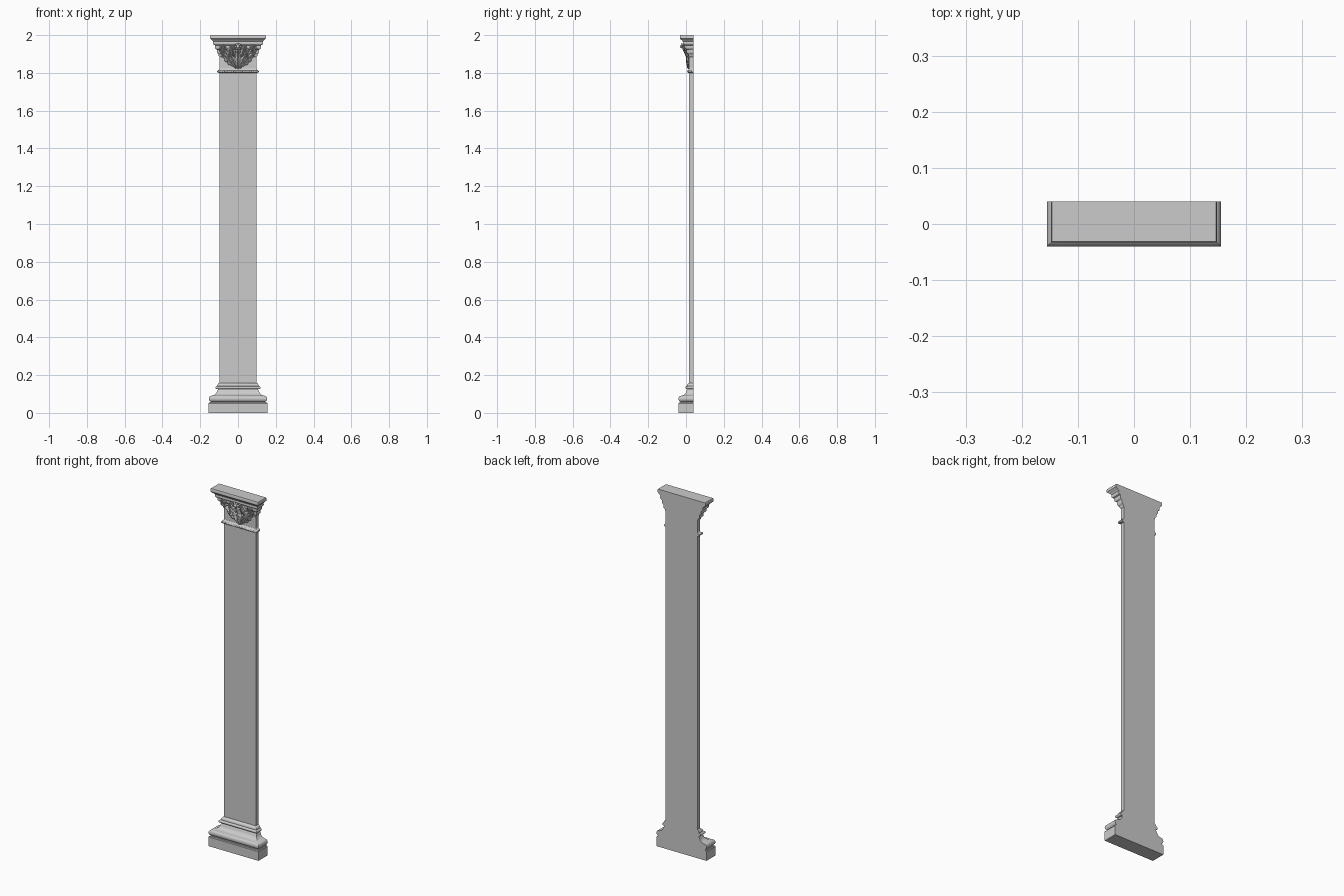
import bpy, bmesh, math
from mathutils import Matrix, Vector

if "Cube" in bpy.data.objects:
    bpy.data.objects.remove(bpy.data.objects["Cube"])

HX, YF, YB = 0.098, 0.017, 0.04   # shaft half width, front and back planes


def finish(name, bm):
    bmesh.ops.recalc_face_normals(bm, faces=bm.faces)
    me = bpy.data.meshes.new(name)
    bm.to_mesh(me)
    bm.free()
    ob = bpy.data.objects.new(name, me)
    bpy.context.collection.objects.link(ob)
    return ob


def arc(d, z, rd, rz, a0, a1, n=8):
    """Moulding curve as (offset, height) points."""
    return [(d + rd * math.cos(math.radians(a0 + (a1 - a0) * i / n)),
             z + rz * math.sin(math.radians(a0 + (a1 - a0) * i / n))) for i in range(n + 1)]


def sweep(name, profile):
    """Wrap a moulding profile round the front and both sides, flat at the back."""
    bm = bmesh.new()
    rings = []
    for d, z in profile:
        h = HX + d
        rings.append([bm.verts.new(p) for p in
                      ((-h, YB, z), (-h, YF - d, z), (h, YF - d, z), (h, YB, z))])
    for a, b in zip(rings, rings[1:]):
        for i in range(4):
            j = (i + 1) % 4
            bm.faces.new((a[i], a[j], b[j], b[i]))
    bm.faces.new(rings[0])
    bm.faces.new(rings[-1])
    return finish(name, bm)


def flare(z):
    return max(0, z - 1.885) * 0.42


def leaf(bm, x, z, angle, length, width, depth, curl):
    """Lobed, ridged leaf lying on the capital, pointing at angle from up."""
    n, m = 20, 8
    ca, sa = math.cos(math.radians(angle)), math.sin(math.radians(angle))
    rows = []
    for i in range(n + 1):
        s = i / n
        w = width * (0.12 + math.sin(math.pi * min(1, s * 0.97) ** 0.8)) * (1 + 0.22 * math.cos(s * 8 * math.pi))
        row = []
        for j in range(m + 1):
            t = 2 * j / m - 1
            u, v = t * w, s * length - abs(t) * width * 0.25
            px, pz = x + u * ca + v * sa, z - u * sa + v * ca
            dome = depth * (1 - t * t) * (0.4 + 0.6 * math.sin(math.pi * s))
            groove = 0.25 * depth * math.cos(t * 3 * math.pi)
            row.append(bm.verts.new((px, YF - 0.001 - flare(pz) - dome + groove * (1 - abs(t)) - curl * s ** 3, pz)))
        rows.append(row)
    for a, b in zip(rows, rows[1:]):
        for j in range(m):
            bm.faces.new((a[j], a[j + 1], b[j + 1], b[j]))


def ball(bm, loc, r, scale=(1, 1, 1)):
    mat = Matrix.Translation(loc) @ Matrix.Diagonal((*scale, 1))
    bmesh.ops.create_uvsphere(bm, u_segments=12, v_segments=8, radius=r, matrix=mat)


def row_points(d, z, nf, ns):
    """Evenly spaced spots along the front and both returns."""
    h, y = HX + d, YF - d
    pts = [Vector((-h + 2 * h * i / nf, y, z)) for i in range(nf + 1)]
    for s in (-1, 1):
        pts += [Vector((s * h, y + (YB - 0.006 - y) * i / ns, z)) for i in range(1, ns + 1)]
    return pts


# Shaft
sweep("shaft", [(0, 0.14), (0, 1.83)])

# Base: plinth, large torus, scotia, upper bead, fillet
sweep("plinth", [(0.057, 0), (0.057, 0.051), (0.054, 0.055)])
sweep("base_moulding",
      [(0.05, 0.054), (0.05, 0.058)] + arc(0.041, 0.075, 0.016, 0.017, -90, 60)
      + arc(0.049, 0.12, 0.036, 0.030, 265, 185)
      + [(0.009, 0.122), (0.009, 0.126)] + arc(0.012, 0.134, 0.009, 0.008, -90, 90)
      + [(0.012, 0.146), (0.010, 0.150), (0.005, 0.157), (0, 0.159)])

# Capital: neck ring, flared bell in steps, abacus
sweep("neck_ring", [(0, 1.799), (0.007, 1.801)] + arc(0.006, 1.808, 0.005, 0.006, -80, 80)
      + [(0.003, 1.817), (0, 1.822)])
sweep("capital_bell",
      [(0, 1.82), (0, 1.885), (0.004, 1.89), (0.005, 1.898)] + arc(0.005, 1.912, 0.009, 0.012, -80, 20, 5)
      + [(0.014, 1.922)] + arc(0.014, 1.936, 0.010, 0.012, -80, 20, 5)
      + [(0.024, 1.946)] + arc(0.024, 1.957, 0.010, 0.010, -80, 20, 5)
      + [(0.033, 1.966), (0.040, 1.974)])
sweep("abacus", [(0.036, 1.972), (0.042, 1.975), (0.050, 1.983), (0.050, 1.996), (0.048, 2.0)])

# Beads round the neck ring
bm = bmesh.new()
for p in row_points(0.007, 1.808, 22, 3):
    ball(bm, p, 0.0058)
finish("neck_beads", bm)

# Row of eggs under the abacus
bm = bmesh.new()
for p in row_points(0.028, 1.957, 16, 3):
    ball(bm, p, 0.0065, (1, 0.9, 1.35))
finish("egg_row", bm)

# Carved acanthus: fan of leaves, wide at the top and narrow at the bottom
bm = bmesh.new()
leaf(bm, 0, 1.825, 0, 0.095, 0.017, 0.013, 0.006)
leaf(bm, 0, 1.945, 180, 0.065, 0.014, 0.016, 0.004)
for s in (-1, 1):
    leaf(bm, s * 0.010, 1.828, s * 24, 0.105, 0.015, 0.011, 0.006)
    leaf(bm, s * 0.022, 1.838, s * 42, 0.105, 0.014, 0.010, 0.006)
    leaf(bm, s * 0.020, 1.885, s * 15, 0.060, 0.013, 0.014, 0.005)
    leaf(bm, s * 0.040, 1.940, s * 170, 0.085, 0.013, 0.014, 0.003)
    leaf(bm, s * 0.072, 1.945, s * 172, 0.060, 0.012, 0.012, 0.003)
    leaf(bm, s * 0.055, 1.895, s * 62, 0.050, 0.012, 0.010, 0.004)
leaves = finish("acanthus_leaves", bm)
mod = leaves.modifiers.new("thickness", "SOLIDIFY")
mod.thickness = 0.002

# Spiral scrolls among the leaves
for side, label in ((-1, "left"), (1, "right")):
    for k, (cx, cz, r) in enumerate(((0.082, 1.932, 0.017), (0.030, 1.930, 0.013))):
        cu = bpy.data.curves.new("scroll", "CURVE")
        cu.dimensions = "3D"
        cu.bevel_depth, cu.bevel_resolution = 0.0032, 2
        sp = cu.splines.new("POLY")
        n = 36
        sp.points.add(n)
        for i in range(n + 1):
            a = i / n * 4 * math.pi
            q = r * (1 - 0.85 * i / n)
            x, z = cx - q * math.cos(a), cz + q * math.sin(a)
            sp.points[i].co = (side * x, YF - 0.006 - flare(z) - 0.006 * i / n, z, 1)
        ob = bpy.data.objects.new(f"scroll_{label}_{k + 1}", cu)
        bpy.context.collection.objects.link(ob)

# Flower buds at the centre of the carving
bm = bmesh.new()
ball(bm, (0, 0.001 - flare(1.94), 1.94), 0.010)
for i in range(6):
    a = i * math.pi / 3
    z = 1.94 + 0.012 * math.sin(a)
    ball(bm, (0.012 * math.cos(a), 0.006 - flare(z), z), 0.0065)
finish("centre_flower", bm)

# Smooth shading with sharp moulding edges
for ob in bpy.context.collection.objects:
    if ob.type == "MESH":
        ob.select_set(True)
        bpy.context.view_layer.objects.active = ob
bpy.ops.object.shade_smooth_by_angle(angle=math.radians(35))
